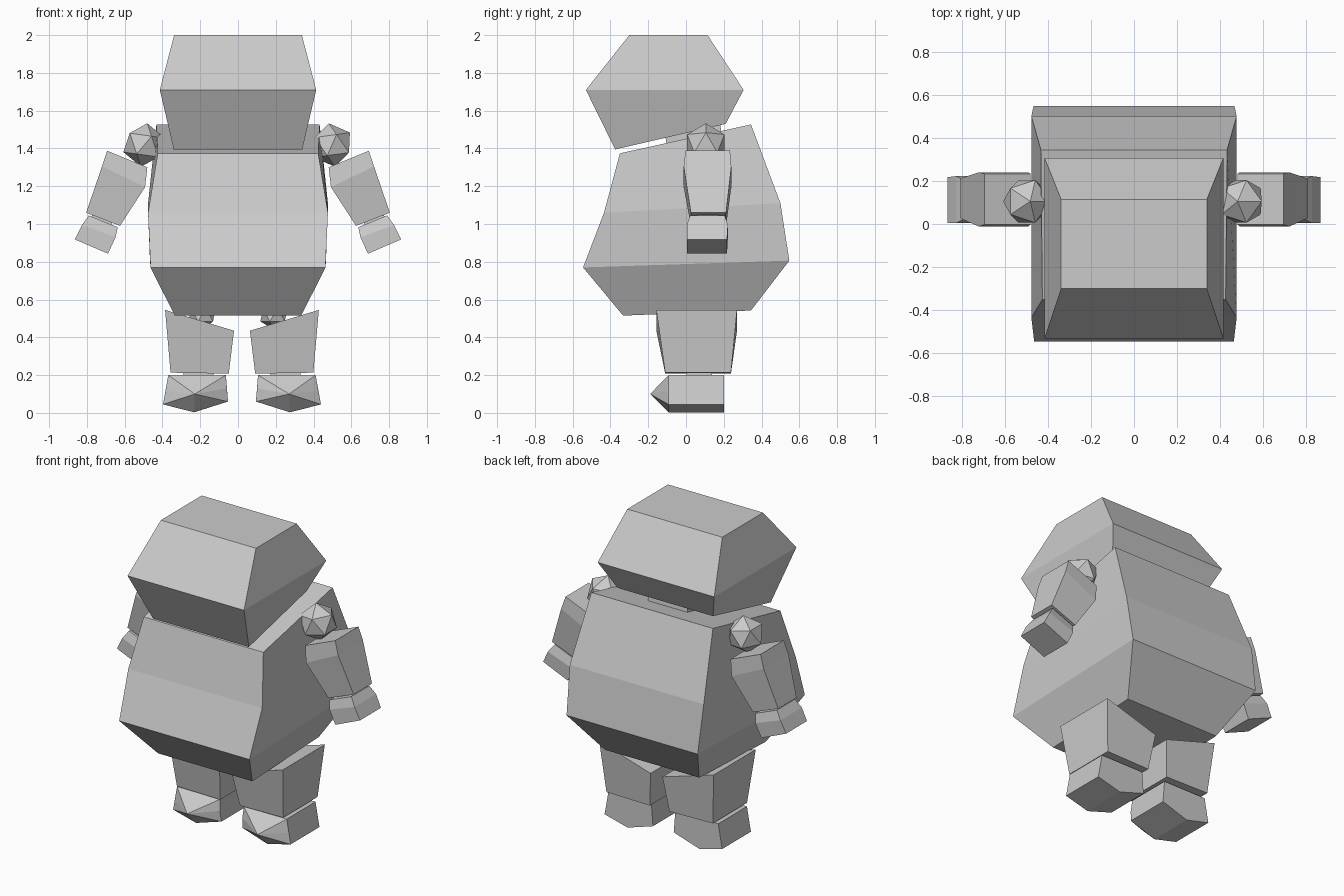
import bpy, bmesh
from mathutils import Vector

if "Cube" in bpy.data.objects:
    bpy.data.objects.remove(bpy.data.objects["Cube"])


def finish(name, bm):
    bmesh.ops.recalc_face_normals(bm, faces=bm.faces)
    mesh = bpy.data.meshes.new(name)
    bm.to_mesh(mesh)
    bm.free()
    obj = bpy.data.objects.new(name, mesh)
    bpy.context.collection.objects.link(obj)
    return obj


def loft(name, rings):
    bm = bmesh.new()
    loops = [[bm.verts.new(p) for p in ring] for ring in rings]
    n = len(loops[0])
    for a, b in zip(loops, loops[1:]):
        for i in range(n):
            j = (i + 1) % n
            bm.faces.new((a[i], a[j], b[j], b[i]))
    bm.faces.new(loops[0])
    bm.faces.new(loops[-1])
    return finish(name, bm)


def trunk(name, rows):
    # row: half width front, half width back, front (y, z), back (y, z)
    return loft(name, [[(-wf, *f), (wf, *f), (wb, *b), (-wb, *b)]
                       for wf, wb, f, b in rows])


def limb(name, rows, side, cx=0.0):
    # row: outer (x, z), inner (x, z), front y, back y
    def p(xz, y):
        return (cx + side * xz[0], y, xz[1])
    return loft(name, [[p(o, y0), p(i, y0), p(i, y1), p(o, y1)]
                       for o, i, y0, y1 in rows])


def ball(name, loc, radius, tilt=0.0):
    bm = bmesh.new()
    bmesh.ops.create_icosphere(bm, subdivisions=1, radius=radius)
    obj = finish(name, bm)
    obj.location = loc
    obj.rotation_euler = (0, tilt, 0)
    return obj


# Head, neck and body
trunk("head", [(0.34, 0.34, (-0.375, 1.395), (0.21, 1.53)),
               (0.414, 0.414, (-0.53, 1.71), (0.305, 1.71)),
               (0.338, 0.338, (-0.30, 2.0), (0.114, 2.0))])
trunk("neck", [(0.14, 0.14, (-0.10, 1.40), (0.19, 1.46)),
               (0.14, 0.14, (-0.11, 1.47), (0.18, 1.54))])
trunk("body", [(0.335, 0.335, (-0.333, 0.515), (0.344, 0.542)),
               (0.463, 0.466, (-0.545, 0.77), (0.547, 0.806)),
               (0.476, 0.476, (-0.434, 1.06), (0.50, 1.11)),
               (0.425, 0.432, (-0.35, 1.374), (0.344, 1.527))])

for side, tag in ((-1, "left"), (1, "right")):
    # Arm
    ball(f"{tag}_shoulder", (side * 0.497, 0.105, 1.418), 0.116, -side * 0.14)
    limb(f"{tag}_upper_arm", [((0.693, 1.388), (0.48, 1.30), -0.003, 0.233),
                              ((0.72, 1.305), (0.492, 1.195), -0.012, 0.24),
                              ((0.804, 1.06), (0.625, 0.99), 0.026, 0.212)], side)
    limb(f"{tag}_wrist", [((0.76, 1.08), (0.655, 1.04), 0.06, 0.17),
                          ((0.79, 1.00), (0.685, 0.96), 0.06, 0.17)], side)
    limb(f"{tag}_hand", [((0.79, 1.045), (0.637, 0.983), 0.022, 0.205),
                         ((0.826, 0.995), (0.648, 0.93), 0.004, 0.222),
                         ((0.864, 0.918), (0.688, 0.843), 0.005, 0.217)], side)
    # Leg, mirrored about a slightly offset centre
    cx = 0.021
    ball(f"{tag}_hip", (side * 0.19, 0.05, 0.52), 0.08)
    limb(f"{tag}_leg", [((0.407, 0.545), (0.042, 0.435), -0.157, 0.27),
                        ((0.378, 0.213), (0.07, 0.208), -0.11, 0.238)], side, cx)
    limb(f"{tag}_ankle", [((0.31, 0.24), (0.15, 0.24), 0.0, 0.137),
                          ((0.31, 0.17), (0.15, 0.17), 0.0, 0.137)], side, cx)
    # Foot: pentagonal section with a pointed toe
    section = [(0.39, 0.20), (0.085, 0.20), (0.074, 0.06), (0.254, 0.003), (0.418, 0.045)]
    pts = [(x, y, z) for x, z in section for y in (-0.092, 0.2)]
    pts += [(0.397, -0.1, 0.117), (0.25, -0.19, 0.10), (0.08, -0.1, 0.13)]
    bm = bmesh.new()
    for x, y, z in pts:
        bm.verts.new(Vector((cx + side * x, y, z)))
    bmesh.ops.convex_hull(bm, input=bm.verts)
    bmesh.ops.dissolve_limit(bm, angle_limit=0.02, verts=bm.verts, edges=bm.edges)
    finish(f"{tag}_foot", bm)
